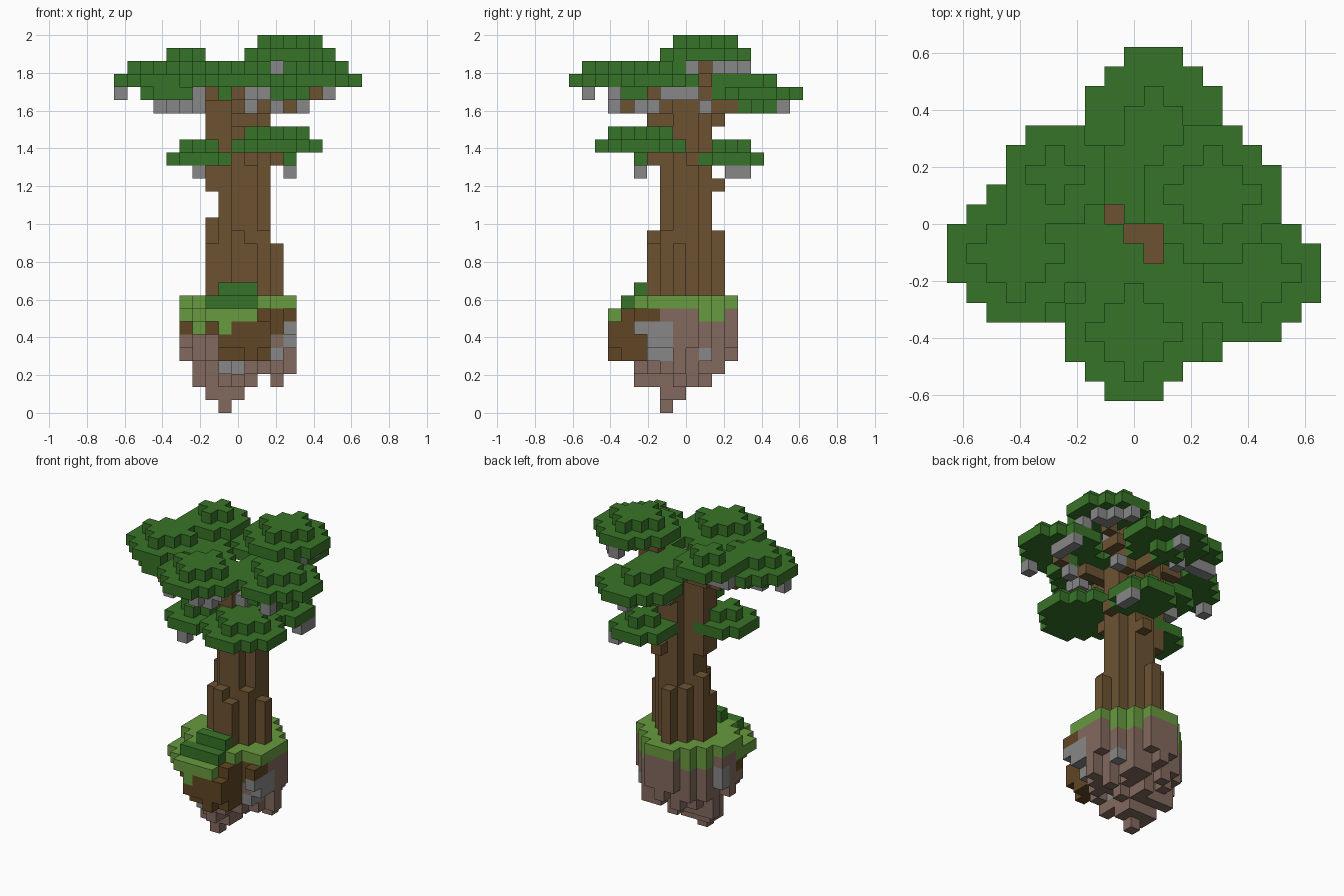
import bpy, bmesh, random
from mathutils import Vector

random.seed(4)
if "Cube" in bpy.data.objects:
    bpy.data.objects.remove(bpy.data.objects["Cube"])

V = 2 / 29  # block size
COLORS = {
    "leaf green": (0.039, 0.172, 0.021),
    "grass green": (0.137, 0.325, 0.050),
    "bark brown": (0.150, 0.086, 0.032),
    "soil brown": (0.115, 0.061, 0.018),
    "rock": (0.226, 0.143, 0.111),
    "stone grey": (0.245, 0.245, 0.245),
}
mats = {}
for label, rgb in COLORS.items():
    m = bpy.data.materials.new(label)
    m.use_nodes = True
    m.diffuse_color = (*rgb, 1)
    m.node_tree.nodes["Principled BSDF"].inputs["Base Color"].default_value = (*rgb, 1)
    mats[label] = m

blocks = {}  # (x, y, level) -> (part, colour); the first part to claim a block keeps it


def put(part, color, cells):
    for c in cells:
        blocks.setdefault(c, (part, color))


def disc(cx, cy, k, r2):
    return [(cx + i, cy + j, k) for i in range(-5, 6) for j in range(-5, 6)
            if i * i + j * j <= r2]


def box(x0, x1, y0, y1, k0, k1):
    return [(x, y, k) for x in range(x0, x1 + 1) for y in range(y0, y1 + 1)
            for k in range(k0, k1 + 1)]


def line(a, b):
    a, b = Vector(a), Vector(b)
    n = int(max(abs(d) for d in b - a)) * 2 + 1
    return [tuple(round(d) for d in a.lerp(b, t / n)) for t in range(n + 1)]


# Leaf clouds: centre, level, lower and upper size
CLOUDS = {
    "crown_high": (4, 1, 27, 10, 4),
    "crown_back": (1, 5, 24, 10, 1),
    "crown_front": (0, -6, 25, 10, 4),
    "crown_right": (-6, -2, 25, 10, 4),
    "crown_left": (6, -3, 25, 10, 4),
    "crown_rear_right": (-4, 2, 26, 5, 1),
    "low_leaves_front": (3, -4, 20, 10, 4),
    "low_leaves_right": (-3, -2, 19, 5, 1),
    "low_leaves_back": (2, 3, 19, 5, 1),
}
# Trunk core with cut corners claims its blocks before the leaves
put("trunk", "bark brown", [c for c in box(-1, 2, -2, 1, 8, 23)
                            if c[:2] not in ((-1, -2), (2, 1))
                            and not (c[:2] in ((2, -2), (-1, 1)) and c[2] > 13)])
for name, (x, y, k, low, high) in CLOUDS.items():
    put(name, "leaf green", disc(x, y, k, low) + disc(x, y, k + 1, high))
put("crown_right", "leaf green", disc(-5, -3, 24, 5))
put("crown_left", "leaf green", box(5, 5, -5, -3, 24, 24) + [(4, -4, 24)])
put("crown_back", "leaf green", box(0, 2, 4, 5, 25, 25) + disc(1, 5, 23, 1))
openings = [(-1, 0), (0, -1), (1, -1), (1, -2)]
put("crown_middle", "leaf green",
    [c for c in box(-2, 2, -3, 3, 25, 25) if c[:2] not in openings])

# Grey twigs hanging under the leaves
put("twigs", "stone grey",
    [(-9, -2, 24), (-3, -4, 24), (1, -8, 24), (2, -6, 24), (1, -6, 24), (1, -6, 23)]
    + box(7, 7, -2, 0, 24, 24) + box(-6, -4, -3, -3, 23, 23) + [(-5, -4, 23), (7, -6, 24)]
    + box(-3, -3, -6, -6, 23, 24) + box(-6, -3, 2, 2, 25, 25)
    + [(3, -4, 23), (5, -3, 23), (1, 7, 23), (-1, 4, 23), (3, 1, 23)]
    + box(3, 3, 0, 0, 26, 26) + box(5, 6, 2, 2, 26, 26) + [(6, 0, 26), (5, 3, 26), (4, 4, 26)]
    + [(4, 3, 18), (4, 4, 18), (-3, -4, 18)])

# Trunk ridges and flared foot
for x, y, k in [(-2, -1, 12), (-2, 0, 14), (3, -1, 12), (0, -3, 13), (1, -3, 12), (0, 2, 13)]:
    put("trunk_foot", "bark brown", box(x, x, y, y, 8, k))
put("trunk", "bark brown", box(-2, -2, -1, 0, 17, 23) + box(0, 1, -3, -3, 22, 23)
    + box(0, 0, 2, 2, 22, 23) + [(1, 2, 17), (1, -3, 19), (3, 0, 19)])

# Branches reaching from the trunk into each leaf cloud
for name, (x, y, k, low, high) in CLOUDS.items():
    if k > 22:
        put("branches", "bark brown", line((0, -1, 22), (x, y, k - 1)))
    else:
        put("branches", "bark brown", line((0, -1, k - 1), (x, y, k)))
put("branches", "bark brown", box(2, 2, 1, 1, 23, 26))

# Shrub steps on the front of the island
put("shrub", "leaf green", box(-1, 1, -4, -4, 9, 9) + box(-2, 1, -5, -5, 8, 8))

# Floating island: grass cap, soil front, rock below with grey stones
put("grass", "grass green", disc(0, -1, 8, 17) + [(4, -3, 8)])
put("grass", "grass green", box(-2, 1, -6, -6, 7, 7) + box(-3, -3, -5, -4, 7, 7)
    + box(-4, -4, -4, -2, 7, 7) + [(-3, -4, 6), (-1, -6, 6)])
put("soil", "soil brown", box(-1, -1, -6, -6, 5, 5) + box(0, 2, -6, -6, 5, 6)
    + [(1, -6, 4)] + box(-1, 2, -5, -5, 4, 7) + box(-2, -2, -5, -5, 6, 7)
    + [(4, -4, 7), (4, -3, 7)])
put("stones", "stone grey", [(4, -4, 6)] + box(4, 4, -3, -3, 5, 6))
put("island", "rock", [(1, -4, 3), (0, -4, 2)])
SIZES = {7: 17, 6: 17, 5: 17, 4: 16, 3: 11, 2: 6}


def ground_color(x, y, k):
    if (x == 4 and y == -2 and k in (5, 6)) or (x >= 3 and -3 <= y <= -2 and k == 4):
        return "stone grey"
    if (x in (-1, 0) and y <= -3 and k == 3) or (x == 3 and y == 1 and k == 4):
        return "stone grey"
    if x == -4 and 0 <= y <= 1 and k in (5, 6):
        return "stone grey"
    if (y <= -4 and (k >= 6 or -1 <= x <= 2)) or (k >= 6 and y <= -2 and x != 4):
        return "soil brown"
    if k == 7 and 1 <= y <= 2:
        return "grass green"
    return "rock"


for k, size in SIZES.items():
    cx = 0 if k > 2 else -1
    for c in disc(cx, -1, k, size):
        rim = (c[0] - cx) ** 2 + (c[1] + 1) ** 2
        above = (c[0], c[1], k + 1) in blocks
        if above and not (k < 4 and rim > size * 0.4 and random.random() < 0.3):
            put("island", ground_color(*c), [c])
put("island", "rock", box(-2, 0, -2, -1, 1, 3) + box(-1, -1, -2, -2, 0, 0)
    + box(3, 3, 0, 0, 2, 3) + box(4, 4, -1, -1, 3, 3) + box(2, 2, 2, 2, 3, 4))

# Build each part from the outer faces of its blocks
AXES = [Vector(d) for d in
        ((1, 0, 0), (-1, 0, 0), (0, 1, 0), (0, -1, 0), (0, 0, 1), (0, 0, -1))]
for part in sorted({p for p, _ in blocks.values()}):
    bm = bmesh.new()
    used = []
    for cell, (p, color) in blocks.items():
        if p != part:
            continue
        if color not in used:
            used.append(color)
        mid = Vector((cell[0], cell[1] + 0.5, cell[2] + 0.5))
        for n in AXES:
            if tuple(int(a + b) for a, b in zip(cell, n)) in blocks:
                continue
            u = Vector((n.y, n.z, n.x))
            w = n.cross(u)
            ring = [(-1, -1), (1, -1), (1, 1), (-1, 1)]
            face = bm.faces.new([bm.verts.new((mid + (n + u * a + w * b) / 2) * V)
                                 for a, b in ring])
            face.material_index = used.index(color)
    bmesh.ops.remove_doubles(bm, verts=bm.verts, dist=0.001)
    mesh = bpy.data.meshes.new(part)
    bm.to_mesh(mesh)
    bm.free()
    for color in used:
        mesh.materials.append(mats[color])
    bpy.context.collection.objects.link(bpy.data.objects.new(part, mesh))
